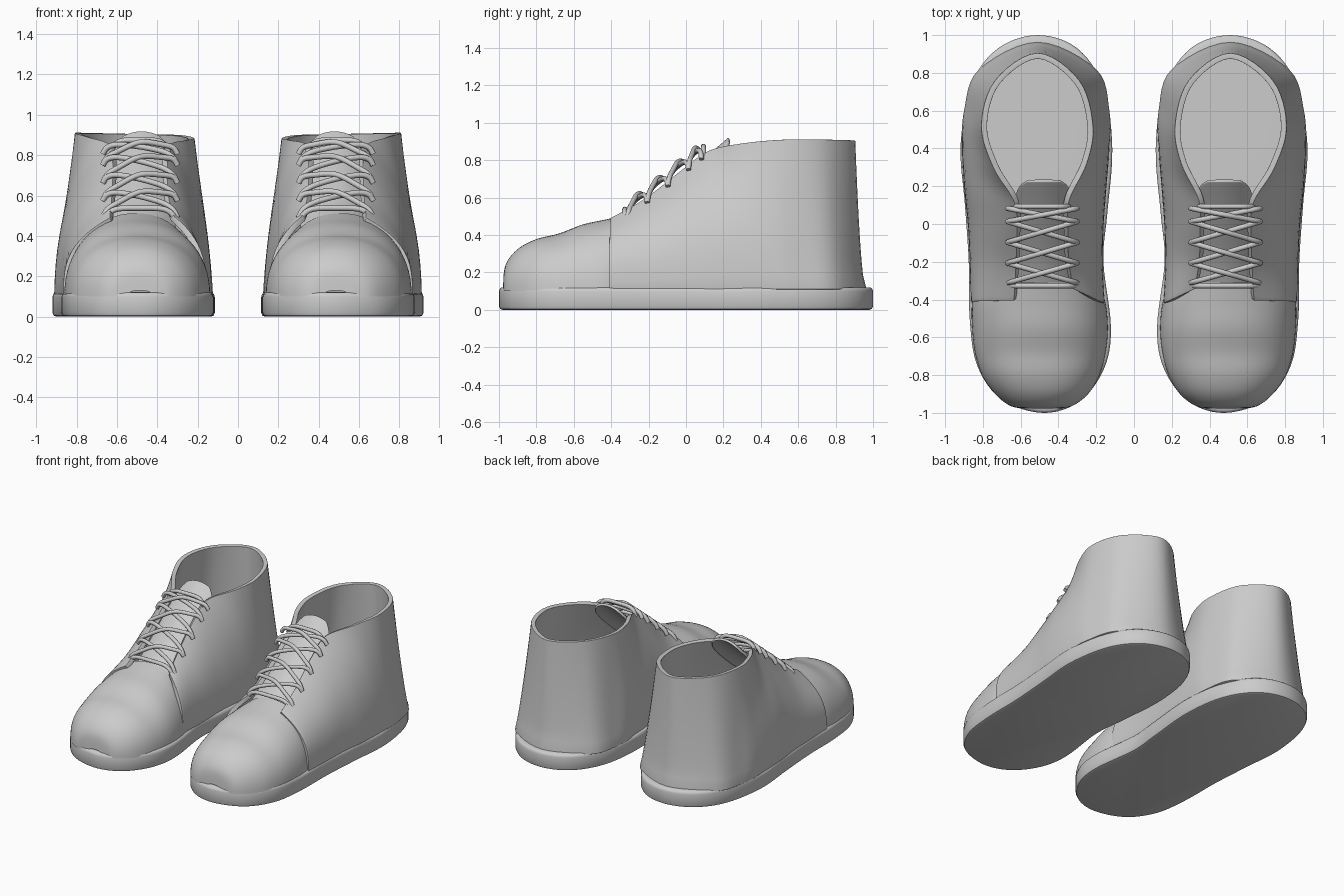
import bpy, math
from mathutils import Vector

if "Cube" in bpy.data.objects:
    bpy.data.objects.remove(bpy.data.objects["Cube"])


def spline(pts, steps, closed=False):
    """Catmull-Rom interpolation through tuples of any size."""
    n, out = len(pts), []
    get = (lambda i: pts[i % n]) if closed else (lambda i: pts[max(0, min(n - 1, i))])
    for i in range(n if closed else n - 1):
        for s in range(steps):
            t = s / steps
            out.append(tuple(
                0.5 * (2 * b + (c - a) * t + (2 * a - 5 * b + 4 * c - d) * t * t
                       + (3 * b - a - 3 * c + d) * t ** 3)
                for a, b, c, d in zip(get(i - 1), get(i), get(i + 1), get(i + 2))))
    if not closed:
        out.append(tuple(pts[-1]))
    return out


def finish(ob):
    """Mirror the right shoe's part to make the left shoe's."""
    m = ob.modifiers.new("pair", 'MIRROR')
    m.use_axis[0] = True
    m.use_mirror_merge = False


def loft(name, rows, closed=False, caps=False, thick=0.0):
    """Skin a list of equally long point rows."""
    w, h = len(rows[0]), len(rows)
    verts = [p for r in rows for p in r]
    faces = []
    for j in range(h - 1):
        for i in range(w if closed else w - 1):
            k = (i + 1) % w
            faces.append((j * w + i, j * w + k, (j + 1) * w + k, (j + 1) * w + i))
    if caps:
        faces.append(tuple(reversed(range(w))))
        faces.append(tuple(range((h - 1) * w, h * w)))
    me = bpy.data.meshes.new(name)
    me.from_pydata(verts, [], faces)
    ob = bpy.data.objects.new(name, me)
    bpy.context.collection.objects.link(ob)
    bpy.ops.object.select_all(action='DESELECT')
    ob.select_set(True)
    bpy.context.view_layer.objects.active = ob
    bpy.ops.object.shade_smooth_by_angle(angle=math.radians(40))
    if thick:
        s = ob.modifiers.new("thickness", 'SOLIDIFY')
        s.thickness, s.offset = thick, -1
        b = ob.modifiers.new("round_edge", 'BEVEL')
        b.width, b.segments, b.limit_method = thick * 0.4, 3, 'ANGLE'
        b.angle_limit = math.radians(50)
    finish(ob)
    return ob


# Sole: footprint outline, counter-clockwise, lofted through rounded edges
outline = spline([(.87, -.5), (.875, -.2), (.895, .1), (.918, .42), (.86, .74),
                  (.72, .93), (.51, 1.0), (.30, .93), (.16, .72), (.115, .40),
                  (.142, .05), (.162, -.2), (.122, -.55), (.16, -.77), (.29, -.94),
                  (.48, -1.0), (.70, -.93), (.83, -.75)], 6, True)


def inset(pts, d):
    out = []
    for i, p in enumerate(pts):
        a, b = pts[i - 1], pts[(i + 1) % len(pts)]
        t = Vector((b[0] - a[0], b[1] - a[1])).normalized()
        out.append((p[0] - t.y * d, p[1] + t.x * d))
    return out


loft("sole", [[(x, y, z) for x, y in inset(outline, d)]
              for d, z in ((.02, 0), (.006, .005), (0, .018), (0, .098),
                           (.004, .112), (.014, .12), (.05, .121))], True, True)

# Quarters: wrap round the heel; base x y, rim x y z, bulge power
columns = spline([
    (.865, -.41, .635, -.405, .49, 3.0),
    (.87, -.2, .625, -.22, .595, 2.7),
    (.88, 0, .62, -.02, .75, 2.6),
    (.90, .2, .635, .12, .85, 2.6),
    (.91, .4, .745, .30, .89, 1.9),
    (.90, .6, .808, .52, .91, 1.0),
    (.82, .82, .735, .76, .91, .8),
    (.51, .965, .51, .905, .905, .5),
    (.20, .82, .29, .76, .90, .8),
    (.13, .6, .217, .52, .885, 1.0),
    (.13, .4, .25, .32, .875, 1.8),
    (.145, .2, .342, .13, .85, 2.4),
    (.16, 0, .35, -.02, .75, 2.4),
    (.165, -.2, .345, -.2, .60, 2.6),
    (.155, -.42, .32, -.345, .50, 3.0)], 6)
LEVELS = 16
rows = []
for j in range(LEVELS + 1):
    s = math.sin(j / LEVELS * math.pi / 2)
    rows.append([(bx + (tx - bx) * s ** k, by + (ty - by) * s ** k, .11 + (tz - .11) * s)
                 for bx, by, tx, ty, tz, k in columns])
loft("quarters", rows, thick=.03)

# Toe cap: arched sections along y; y, inner x, outer x, top z
rows = []
for y, xl, xr, zt in spline([
        (-.978, .42, .55, .13), (-.965, .33, .65, .24), (-.90, .243, .735, .325),
        (-.80, .183, .805, .378), (-.68, .15, .842, .408), (-.55, .138, .857, .457),
        (-.42, .15, .858, .485), (-.31, .185, .83, .512)], 5):
    row = []
    for i in range(33):
        a = math.pi * i / 32
        c, s = math.cos(a), math.sin(a)
        row.append(((xl + xr) / 2 + (xr - xl) / 2 * math.copysign(abs(c) ** .9, c),
                    y, .10 + (zt - .10) * s ** .9))
    rows.append(row[::-1])
loft("toe_cap", rows)

# Tongue: arched strip rising under the laces; y, z, half width
rows = []
for y, z, w in spline([(-.37, .475, .17), (-.2, .575, .17), (0, .73, .165),
                       (.12, .83, .155), (.19, .89, .135), (.225, .92, .09)], 5):
    rows.append([(.478 + w * u, y, z - 2.8 * (w * u) ** 2)
                 for u in [i / 8 - 1 for i in range(17)]])
loft("tongue", rows, thick=.018)

# Laces: bars at both ends and crossed strands between eyelet rows
cu = bpy.data.curves.new("laces", 'CURVE')
cu.dimensions, cu.bevel_depth, cu.bevel_resolution = '3D', .014, 2
cu.use_fill_caps = True


def lace(ya, yb, lift, xa=.30, xb=.67):
    pts = []
    for f, up in ((0, -.035), (.06, .0), (.2, .022), (.5, .025 + lift),
                  (.8, .022), (.94, .0), (1, -.035)):
        y = ya + (yb - ya) * f
        pts.append((xa + (xb - xa) * f, y - .012, .765 + .8 * y + up))
    pts = spline(pts, 4)
    sp = cu.splines.new('POLY')
    sp.points.add(len(pts) - 1)
    for q, p in zip(sp.points, pts):
        q.co = (*p, 1)


eyelets = [-.30, -.195, -.085, .025, .095]
lace(eyelets[0] - .015, eyelets[0] - .015, 0, .31, .66)
for a, b in zip(eyelets, eyelets[1:]):
    lace(a, b, .004)
    lace(b, a, .026)
lace(.105, .105, 0, .345, .63)
laces = bpy.data.objects.new("laces", cu)
bpy.context.collection.objects.link(laces)
finish(laces)
